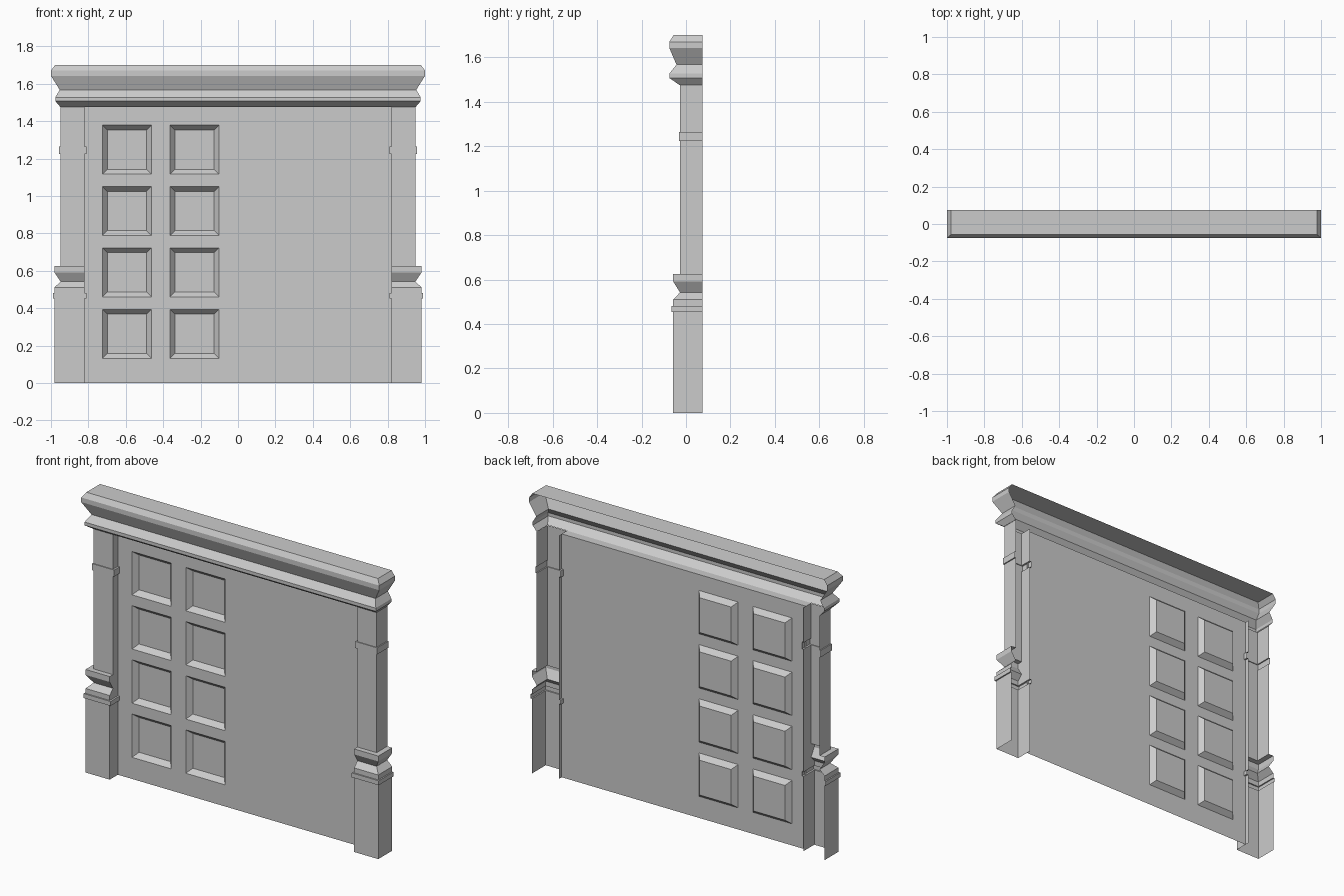
import bpy

if "Cube" in bpy.data.objects:
    bpy.data.objects.remove(bpy.data.objects["Cube"])

BACK = 0.075      # open back edge of the outer mouldings
INNER_BACK = 0.046  # back edge of the pilasters' inner sides
WALL_Y = 0.02     # front plane of the wall sheet


def make_object(name, verts, faces):
    mesh = bpy.data.meshes.new(name)
    mesh.from_pydata(verts, [], faces)
    mesh.update()
    obj = bpy.data.objects.new(name, mesh)
    bpy.context.collection.objects.link(obj)
    return obj


def open_back_moulding(name, rings, left_back=BACK, cap_top=False):
    """Stack U-shaped rings (x_left, x_right, y_front, z), open at the back."""
    verts, faces = [], []
    for x0, x1, yf, z in rings:
        verts += [(x0, left_back, z), (x0, yf, z), (x1, yf, z), (x1, BACK, z)]
    for r in range(len(rings) - 1):
        for k in range(3):
            a = 4 * r + k
            faces.append((a, a + 1, a + 5, a + 4))
    if cap_top:
        n = len(verts) - 4
        faces.append((n, n + 1, n + 2, n + 3))
    return make_object(name, verts, faces)


# Side pilasters: plinth, band, waist, cap, shaft with upper band
IN = 0.82
BOTTOM = 1.476    # underside of the cornice
pilaster = open_back_moulding("pilaster", [
    (IN, 0.982, -0.058, 0.0),
    (IN, 0.982, -0.058, 0.453),
    (IN - 0.011, 0.99, -0.066, 0.453),
    (IN - 0.011, 0.99, -0.066, 0.48),
    (IN, 0.982, -0.058, 0.48),
    (IN, 0.982, -0.058, 0.51),
    (IN, 0.949, -0.027, 0.542),
    (IN, 0.982, -0.058, 0.592),
    (IN, 0.982, -0.058, 0.625),
    (IN, 0.949, -0.027, 0.625),
    (IN, 0.949, -0.027, 1.224),
    (IN - 0.011, 0.956, -0.032, 1.224),
    (IN - 0.011, 0.956, -0.032, 1.264),
    (IN, 0.949, -0.027, 1.264),
    (IN, 0.949, -0.027, BOTTOM),
], left_back=INNER_BACK)
mirror = pilaster.modifiers.new("mirror", 'MIRROR')
mirror.use_axis[0] = True

# Cornice across the top
profile = [(0.95, -0.03, BOTTOM), (0.977, -0.075, 1.507), (0.977, -0.075, 1.527),
           (0.953, -0.043, 1.567), (1.0, -0.075, 1.642), (1.0, -0.075, 1.67),
           (0.978, -0.056, 1.70)]
open_back_moulding("cornice", [(-x, x, y, z) for x, y, z in profile], cap_top=True)

# Soffit closing the gap between wall and cornice
make_object("cornice_soffit",
            [(-IN, -0.03, BOTTOM), (-IN, WALL_Y, BOTTOM),
             (IN, WALL_Y, BOTTOM), (IN, -0.03, BOTTOM)],
            [(0, 1, 2, 3)])

# Wall sheet with two columns of four recessed panels
SIZE, BORDER, DEPTH = 0.263, 0.026, 0.03
xs = [-IN]
for x in (-0.725, -0.364):
    xs += [x, x + SIZE]
xs.append(IN)
zs = [0.0]
for i in range(4):
    zs += [0.131 + 0.3285 * i, 0.131 + 0.3285 * i + SIZE]
zs.append(BOTTOM)

verts = [(x, WALL_Y, z) for z in zs for x in xs]
faces = []
w = len(xs)
for j in range(len(zs) - 1):
    for i in range(w - 1):
        a = j * w + i
        quad = (a, a + 1, a + w + 1, a + w)
        if i % 2 and j % 2:
            n = len(verts)
            x0, x1 = xs[i] + BORDER, xs[i + 1] - BORDER
            z0, z1 = zs[j] + BORDER, zs[j + 1] - BORDER
            y = WALL_Y + DEPTH
            verts += [(x0, y, z0), (x1, y, z0), (x1, y, z1), (x0, y, z1)]
            faces.append((n, n + 1, n + 2, n + 3))
            for k in range(4):
                m = (k + 1) % 4
                faces.append((quad[k], quad[m], n + m, n + k))
        else:
            faces.append(quad)
make_object("panelled_wall", verts, faces)
